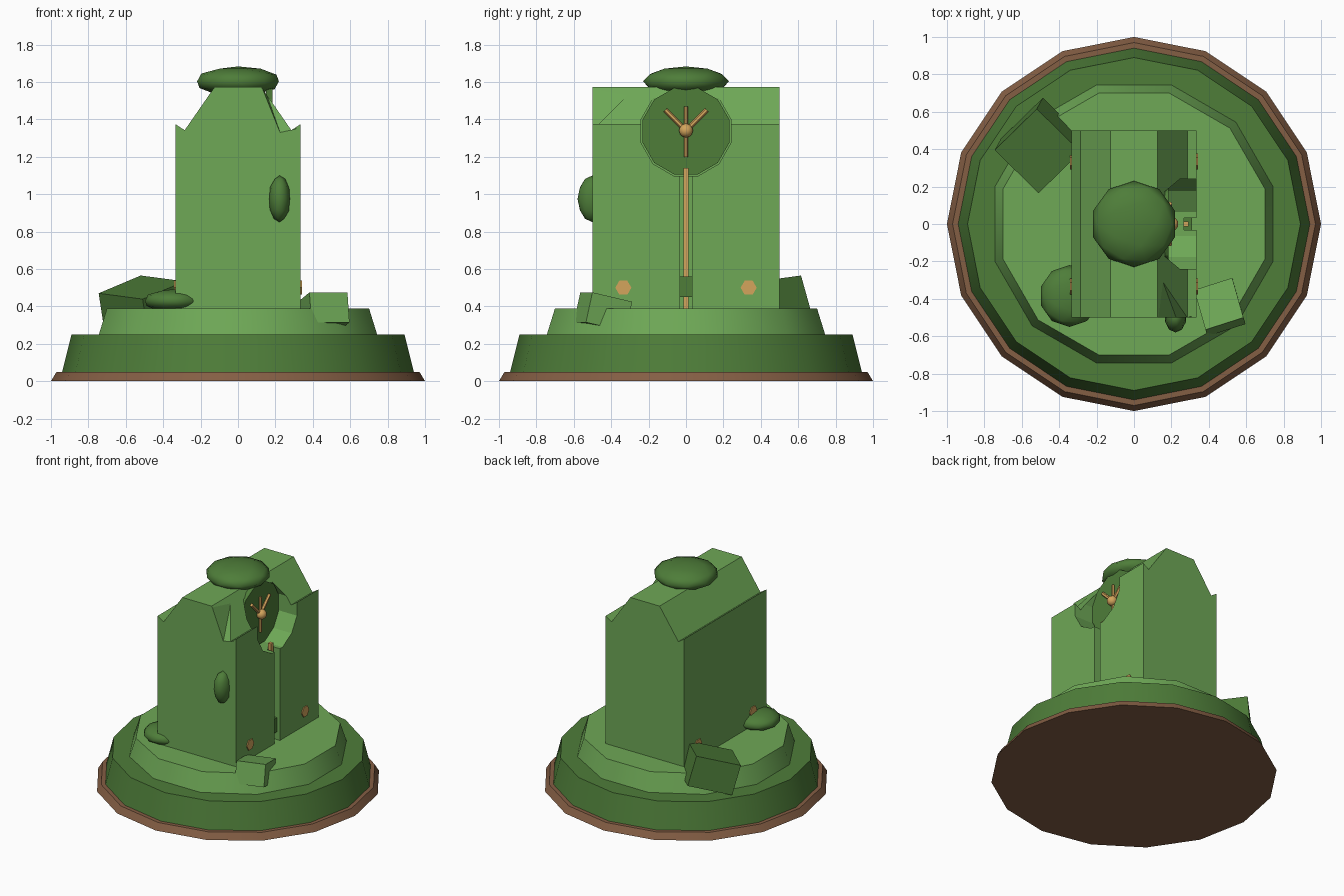
import bpy, bmesh, math
from mathutils import Vector as V, Matrix

if "Cube" in bpy.data.objects:
    bpy.data.objects.remove(bpy.data.objects["Cube"])


def srgb(name, *rgb):
    m = bpy.data.materials.new(name)
    lin = [((c / 255 + 0.055) / 1.055) ** 2.4 for c in rgb]
    m.diffuse_color = (*lin, 1)
    m.use_nodes = True
    m.node_tree.nodes["Principled BSDF"].inputs["Base Color"].default_value = m.diffuse_color
    return m


LIGHT = srgb("light green", 110, 168, 86)
DARK = srgb("dark green", 78, 125, 57)
BROWN = srgb("brown", 132, 94, 68)
TAN = srgb("tan", 212, 165, 92)


def finish(name, bm, mat, smooth=False):
    bmesh.ops.recalc_face_normals(bm, faces=bm.faces)
    me = bpy.data.meshes.new(name)
    bm.to_mesh(me)
    bm.free()
    ob = bpy.data.objects.new(name, me)
    bpy.context.collection.objects.link(ob)
    if mat:
        me.materials.append(mat)
    if smooth:
        bpy.ops.object.select_all(action='DESELECT')
        ob.select_set(True)
        bpy.context.view_layer.objects.active = ob
        bpy.ops.object.shade_smooth_by_angle(angle=math.radians(smooth))
    return ob


def cone(name, n, r1, r2, p, q, mat, spin=0.0, smooth=False):
    """Frustum of n sides from point p (radius r1) to q (radius r2)."""
    p, q = V(p), V(q)
    d = q - p
    bm = bmesh.new()
    mtx = (Matrix.Translation((p + q) / 2) @ d.to_track_quat('Z', 'Y').to_matrix().to_4x4()
           @ Matrix.Rotation(spin, 4, 'Z'))
    bmesh.ops.create_cone(bm, cap_ends=True, segments=n, radius1=r1, radius2=r2,
                          depth=d.length, matrix=mtx)
    return finish(name, bm, mat, smooth)


def hull(name, pts, mat):
    bm = bmesh.new()
    for p in pts:
        bm.verts.new(p)
    bmesh.ops.convex_hull(bm, input=bm.verts)
    bmesh.ops.dissolve_limit(bm, angle_limit=0.01, verts=bm.verts, edges=bm.edges)
    return finish(name, bm, mat)


def box(name, lo, hi, mat):
    return hull(name, [(x, y, z) for x in (lo[0], hi[0]) for y in (lo[1], hi[1])
                       for z in (lo[2], hi[2])], mat)


def tilted_box(name, corner, e1, e2, e3, mat):
    c, e1, e2, e3 = V(corner), V(e1), V(e2), V(e3)
    return hull(name, [c + e1 * i + e2 * j + e3 * k for i in (0, 1) for j in (0, 1)
                       for k in (0, 1)], mat)


def blob(name, centre, radii, mat):
    bm = bmesh.new()
    bmesh.ops.create_icosphere(bm, subdivisions=2, radius=1,
                               matrix=Matrix.LocRotScale(V(centre), None, V(radii)))
    return finish(name, bm, mat, 60)


def cut(target, cutter):
    cutter.hide_render = True
    mod = target.modifiers.new("cut", 'BOOLEAN')
    mod.operation, mod.solver, mod.object = 'DIFFERENCE', 'EXACT', cutter
    bpy.context.view_layer.objects.active = target
    bpy.ops.object.modifier_apply(modifier=mod.name)
    bpy.data.objects.remove(cutter)


# Stepped round base
T = math.radians(15)
cone("base_rim", 16, 1.0, 0.97, (0, 0, 0), (0, 0, 0.05), BROWN, 0, 30)
cone("base_mound", 16, 0.94, 0.89, (0, 0, 0.05), (0, 0, 0.25), DARK, 0, 30)
cone("upper_step", 12, 0.77, 0.725, (0, 0, 0.25), (0, 0, 0.39), LIGHT, T, 35)

# Stone slab: gabled profile extruded along y
half = [(0.335, 0.38), (0.335, 1.375), (0.285, 1.342), (0.125, 1.573)]
profile = half + [(-x, z) for x, z in reversed(half)]
bm = bmesh.new()
face = bm.faces.new([bm.verts.new((x, -0.5, z)) for x, z in profile])
ext = bmesh.ops.extrude_face_region(bm, geom=[face])
bmesh.ops.translate(bm, vec=(0, 1.0, 0),
                    verts=[g for g in ext["geom"] if isinstance(g, bmesh.types.BMVert)])
slab = finish("stone_slab", bm, LIGHT)

# Round recess, vertical groove and chipped corner
cut(slab, cone("recess_cutter", 12, 0.248, 0.248, (0.165, 0, 1.337), (0.5, 0, 1.337), None, T))
cut(slab, box("groove_cutter", (0.268, -0.032, 0.3), (0.5, 0.032, 1.2), None))
A, B, C, D = V((0.13, -0.5, 1.567)), V((0.225, -0.5, 1.33)), V((0.286, -0.5, 1.343)), V((0.155, -0.31, 1.53))
wide = [A + (A - B) * 0.3, B, C + (C - B) * 0.4]
cut(slab, hull("chip_cutter", [D + (D - B) * 0.08] + [D + (p - D) * 1.3 for p in wide], None))

# Dial with hands
cone("dial", 12, 0.24, 0.24, (0.15, 0, 1.337), (0.185, 0, 1.337), DARK, T)
for i, (y, z, r) in enumerate([(-0.11, 1.45, 0.013), (0.11, 1.45, 0.013),
                               (0, 1.47, 0.01), (0, 1.2, 0.01)]):
    cone(f"hand_{i}", 6, r, r, (0.192, 0, 1.34), (0.192, y, z), TAN)
blob("hand_hub", (0.2, 0, 1.34), (0.038,) * 3, TAN)

# Strip and latch in the groove
box("groove_strip", (0.265, -0.014, 0.385), (0.292, 0.014, 1.14), TAN)
box("groove_latch", (0.265, -0.032, 0.45), (0.31, 0.032, 0.56), DARK)

# Hexagonal studs on both long sides
for s in (-1, 1):
    for y in (-0.335, 0.335):
        cone("stud", 6, 0.043, 0.043, (s * 0.3, y, 0.5), (s * 0.343, y, 0.5), TAN, math.pi / 2)

# Moss clumps
blob("top_moss", (0, 0, 1.603), (0.23, 0.23, 0.08), DARK)
blob("side_moss", (0.222, -0.5, 0.975), (0.058, 0.08, 0.125), DARK)
blob("ground_moss", (-0.345, -0.385, 0.43), (0.16, 0.165, 0.062), DARK)

# Fallen rocks
tilted_box("back_rock", (-0.745, 0.395, 0.47), (0.225, 0.22, 0.095),
           (0.235, -0.23, -0.031), (0.033, 0.06, -0.215), DARK)
tilted_box("front_rock", (0.382, -0.565, 0.475), (0.203, 0.065, 0),
           (-0.06, 0.212, -0.05), (0.011, -0.035, -0.16), LIGHT)
